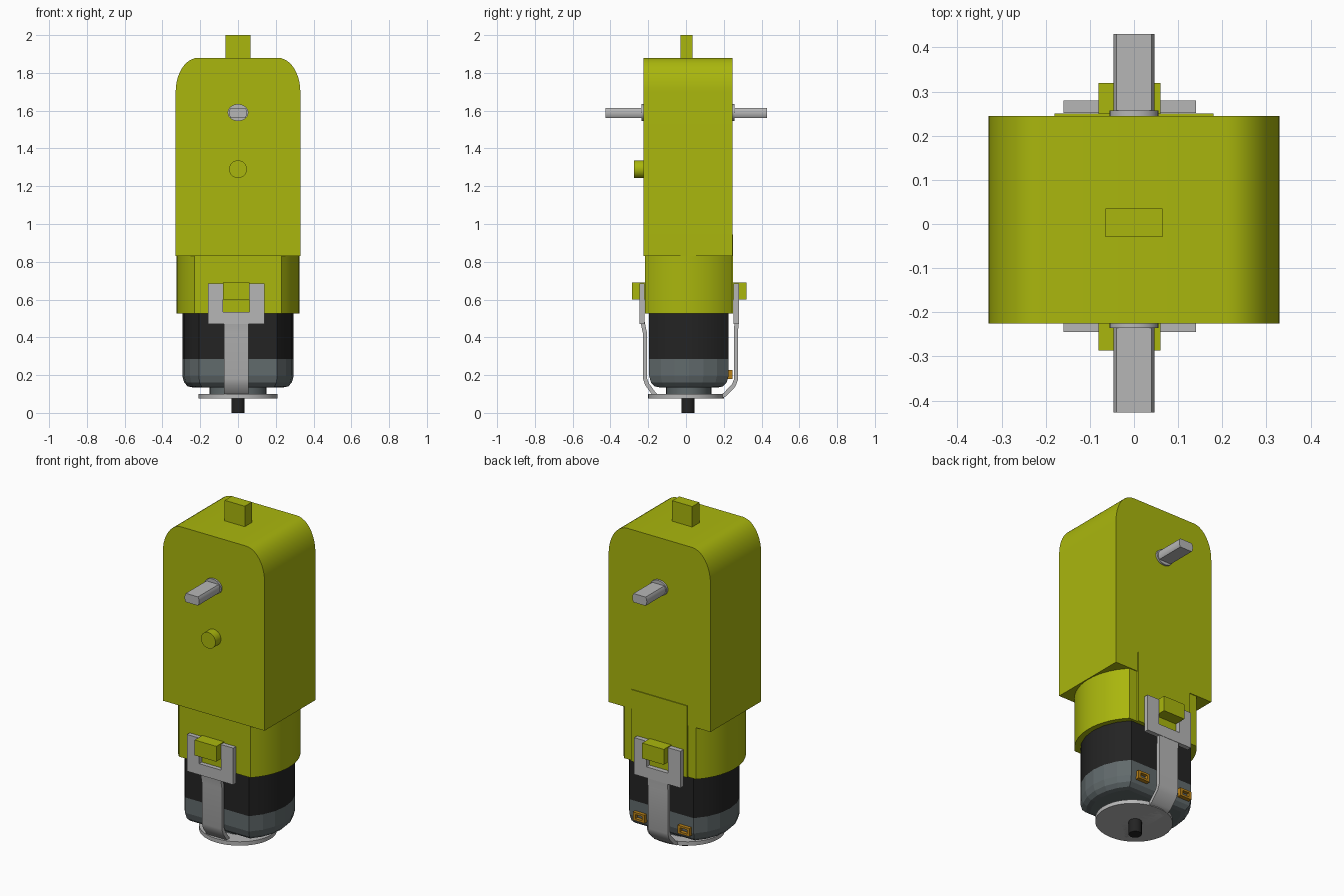
import bpy, bmesh, math
from mathutils import Vector

cube = bpy.data.objects.get("Cube")
if cube:
    bpy.data.objects.remove(cube, do_unlink=True)


def material(name, r, g, b):
    m = bpy.data.materials.new(name)
    m.use_nodes = True
    m.diffuse_color = (r, g, b, 1)
    m.node_tree.nodes["Principled BSDF"].inputs["Base Color"].default_value = (r, g, b, 1)
    return m


YELLOW = material("yellow plastic", 0.40, 0.47, 0.004)
STEEL = material("light steel", 0.47, 0.47, 0.47)
GREY = material("dark grey metal", 0.12, 0.145, 0.15)
BLACK = material("black", 0.017, 0.017, 0.017)
COPPER = material("copper", 0.50, 0.23, 0.01)

# How a 2D profile point and a height along the axis become a 3D point
AXES = {"x": lambda a, b, h: (h, a, b),
        "y": lambda a, b, h: (a, h, b),
        "z": lambda a, b, h: (a, b, h)}


def loft(name, rings, axis, mat, smooth=True):
    """Closed solid through rings given as (profile, height)."""
    bm = bmesh.new()
    loops = [[bm.verts.new(AXES[axis](a, b, h)) for a, b in pts] for pts, h in rings]
    n = len(loops[0])
    for low, high in zip(loops, loops[1:]):
        for i in range(n):
            j = (i + 1) % n
            bm.faces.new((low[i], low[j], high[j], high[i]))
    bm.faces.new(loops[0])
    bm.faces.new(loops[-1])
    bmesh.ops.recalc_face_normals(bm, faces=bm.faces)
    me = bpy.data.meshes.new(name)
    bm.to_mesh(me)
    bm.free()
    me.materials.append(mat)
    ob = bpy.data.objects.new(name, me)
    bpy.context.collection.objects.link(ob)
    if smooth:
        bpy.ops.object.select_all(action="DESELECT")
        ob.select_set(True)
        bpy.context.view_layer.objects.active = ob
        bpy.ops.object.shade_smooth_by_angle(angle=math.radians(30))
    return ob


def prism(name, pts, axis, lo, hi, mat, smooth=True):
    return loft(name, [(pts, lo), (pts, hi)], axis, mat, smooth)


def box(name, x, y, z, mat):
    pts = [(x[0], y[0]), (x[1], y[0]), (x[1], y[1]), (x[0], y[1])]
    return prism(name, pts, "z", z[0], z[1], mat, False)


def ellipse(ca, cb, ra, rb, n=32, start=0, end=360):
    full = end - start == 360
    steps = n if full else n + 1
    angles = [math.radians(start + (end - start) * i / n) for i in range(steps)]
    return [(ca + ra * math.cos(t), cb + rb * math.sin(t)) for t in angles]


def flat_sided(cy, radius, half, n):
    """Circle with its front and back cut flat."""
    lim = math.degrees(math.asin(half / radius))
    arc = lambda s, e: ellipse(0, cy, radius, radius, n, s, e)
    return arc(-lim, lim) + arc(180 - lim, 180 + lim)


def ribbon(path, t):
    """Outline of a band of thickness t lying inside a path."""
    inner = []
    for i, p in enumerate(path):
        a, b = Vector(path[max(i - 1, 0)]), Vector(path[min(i + 1, len(path) - 1)])
        d = (b - a).normalized()
        inner.append((p[0] - d.y * t, p[1] + d.x * t))
    return list(path) + inner[::-1]


# Gearbox housing with rounded top corners
housing = [(-0.33, 0.83), (0.33, 0.83)]
housing += ellipse(0.21, 1.70, 0.12, 0.18, 10, 0, 90)
housing += ellipse(-0.21, 1.70, 0.12, 0.18, 10, 90, 180)
prism("gearbox_housing", housing, "y", -0.225, 0.245, YELLOW)
box("top_tab", (-0.065, 0.065), (-0.03, 0.035), (1.87, 2.0), YELLOW)
prism("front_peg", ellipse(0, 1.29, 0.047, 0.047), "y", -0.275, -0.22, YELLOW)

# Motor sleeve and the raised plate behind it
prism("motor_sleeve", flat_sided(0.012, 0.325, 0.228, 14), "z", 0.525, 0.835, YELLOW)
box("sleeve_back_plate", (-0.18, 0.18), (0.235, 0.25), (0.525, 0.945), YELLOW)

# Output axle with flats, and its collars
axle = ellipse(0, 1.588, 0.047, 0.047, 8, -33, 33) + ellipse(0, 1.588, 0.047, 0.047, 8, 147, 213)
prism("output_axle", axle, "y", -0.427, 0.43, STEEL)
prism("axle_collar", ellipse(0, 1.59, 0.055, 0.045), "y", -0.236, 0.257, STEEL)

# Motor can: black band, grey rounded end, bearing boss and shaft
can = lambda inset: flat_sided(0.015, 0.295 - inset, 0.21 - inset, 6)
prism("motor_band", can(0), "z", 0.285, 0.53, BLACK)
loft("motor_can", [(can(0.055), 0.135), (can(0.03), 0.14), (can(0.01), 0.16),
                   (can(0), 0.195), (can(0), 0.285)], "z", GREY, False)
prism("bearing_boss", ellipse(0, 0.015, 0.15, 0.12), "z", 0.095, 0.14, GREY)
prism("motor_shaft", ellipse(0, 0.01, 0.035, 0.035, 20), "z", 0, 0.14, BLACK)

# Retaining strap wrapped under the motor
prism("strap_disc", ellipse(0, 0, 0.21, 0.2, 40), "z", 0.077, 0.1, STEEL)
path = [(-0.245, 0.5), (-0.228, 0.42), (-0.228, 0.18), (-0.215, 0.145), (-0.175, 0.09),
        (-0.15, 0.077), (0.19, 0.077), (0.215, 0.09), (0.262, 0.14), (0.275, 0.175),
        (0.275, 0.42), (0.28, 0.5)]
prism("strap_band", ribbon(path, 0.022), "x", -0.075, 0.055, STEEL)

# Forked strap ends hooked over the sleeve catches
fork = [(-0.16, 0.47), (0.14, 0.47), (0.14, 0.685), (0.06, 0.685),
        (0.06, 0.535), (-0.08, 0.535), (-0.08, 0.685), (-0.16, 0.685)]
for side, plate, catch in (("front", (-0.245, -0.22), (-0.287, -0.2)),
                           ("back", (0.252, 0.28), (0.24, 0.32))):
    prism(side + "_strap_fork", fork, "y", plate[0], plate[1], STEEL, False)
    box(side + "_catch", (-0.08, 0.06), catch, (0.6, 0.69), YELLOW)

# Copper terminals: small open frames either side of the back strap
for side, cx in (("left", 0.135), ("right", -0.155)):
    for part, sx, sz in (("outer", 0.03, 0), ("inner", -0.03, 0)):
        box(f"{side}_terminal_{part}_post", (cx + sx - 0.008, cx + sx + 0.008),
            (0.215, 0.245), (0.18, 0.228), COPPER)
    for part, z in (("lower", 0.18), ("upper", 0.216)):
        box(f"{side}_terminal_{part}_bar", (cx - 0.03, cx + 0.03),
            (0.215, 0.245), (z, z + 0.012), COPPER)
